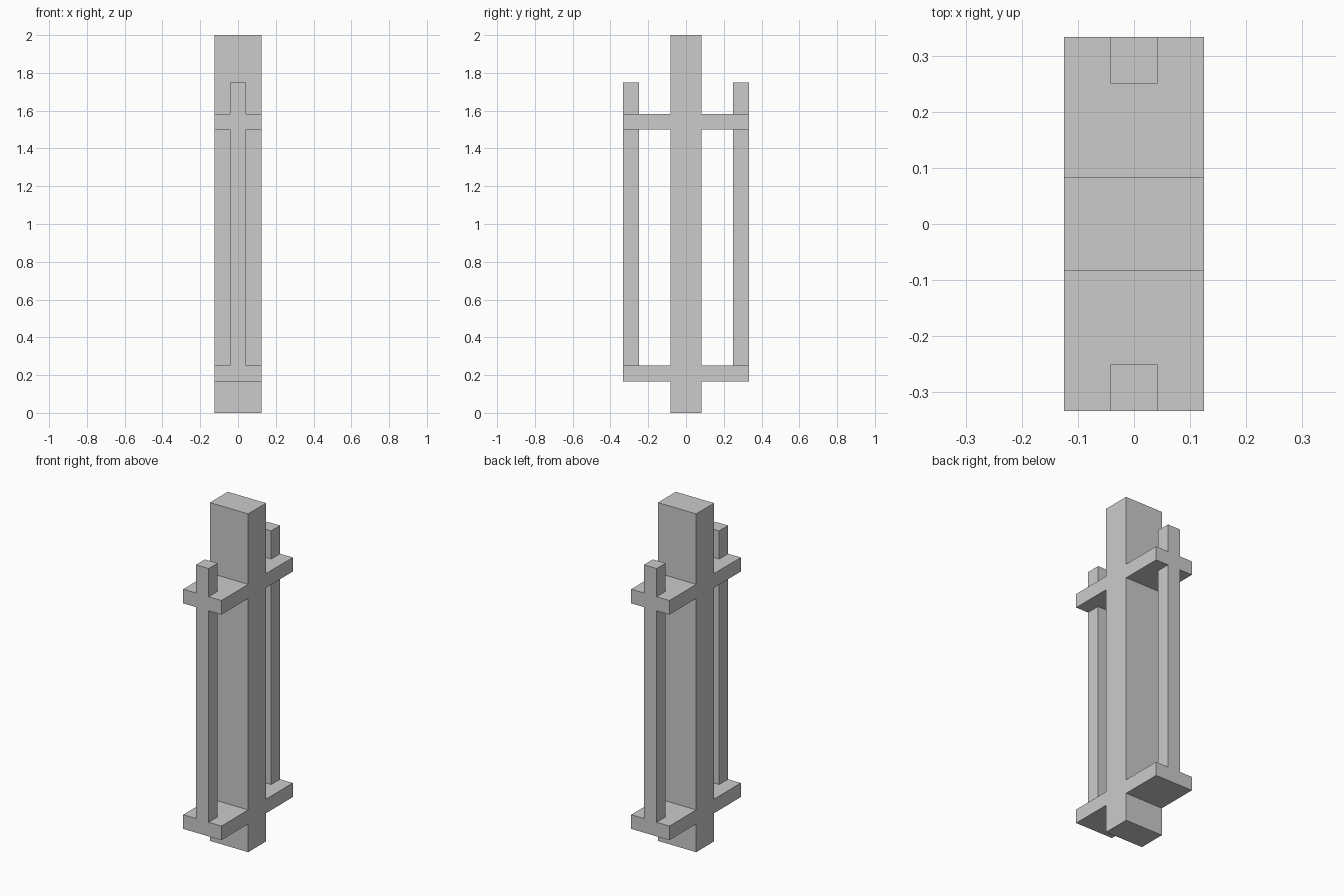
import bpy

if "Cube" in bpy.data.objects:
    bpy.data.objects.remove(bpy.data.objects["Cube"])

U = 1 / 12  # grid unit of the model


def box(name, x, y, z):
    """Axis-aligned box from (min, max) ranges in grid units."""
    bpy.ops.mesh.primitive_cube_add(size=1, location=[(a + b) / 2 * U for a, b in (x, y, z)])
    ob = bpy.context.object
    ob.name = name
    ob.scale = [(b - a) * U for a, b in (x, y, z)]
    bpy.ops.object.transform_apply(location=True, rotation=False, scale=True)
    return ob


# central slab
core = box("pillar", (-1.5, 1.5), (-1, 1), (0, 24))

# lower and upper crossing plates
parts = [box("plate_lower", (-1.5, 1.5), (-4, 4), (2, 3)),
         box("plate_upper", (-1.5, 1.5), (-4, 4), (18, 19))]

# front and back rods standing in the plates
for name, y in (("rod_front", (-4, -3)), ("rod_back", (3, 4))):
    parts.append(box(name, (-0.5, 0.5), y, (2, 21)))

# fuse everything into one clean solid
for part in parts:
    mod = core.modifiers.new("fuse_" + part.name, 'BOOLEAN')
    mod.operation = 'UNION'
    mod.solver = 'EXACT'
    mod.object = part
    bpy.context.view_layer.objects.active = core
    bpy.ops.object.modifier_apply(modifier=mod.name)
    bpy.data.objects.remove(part)
